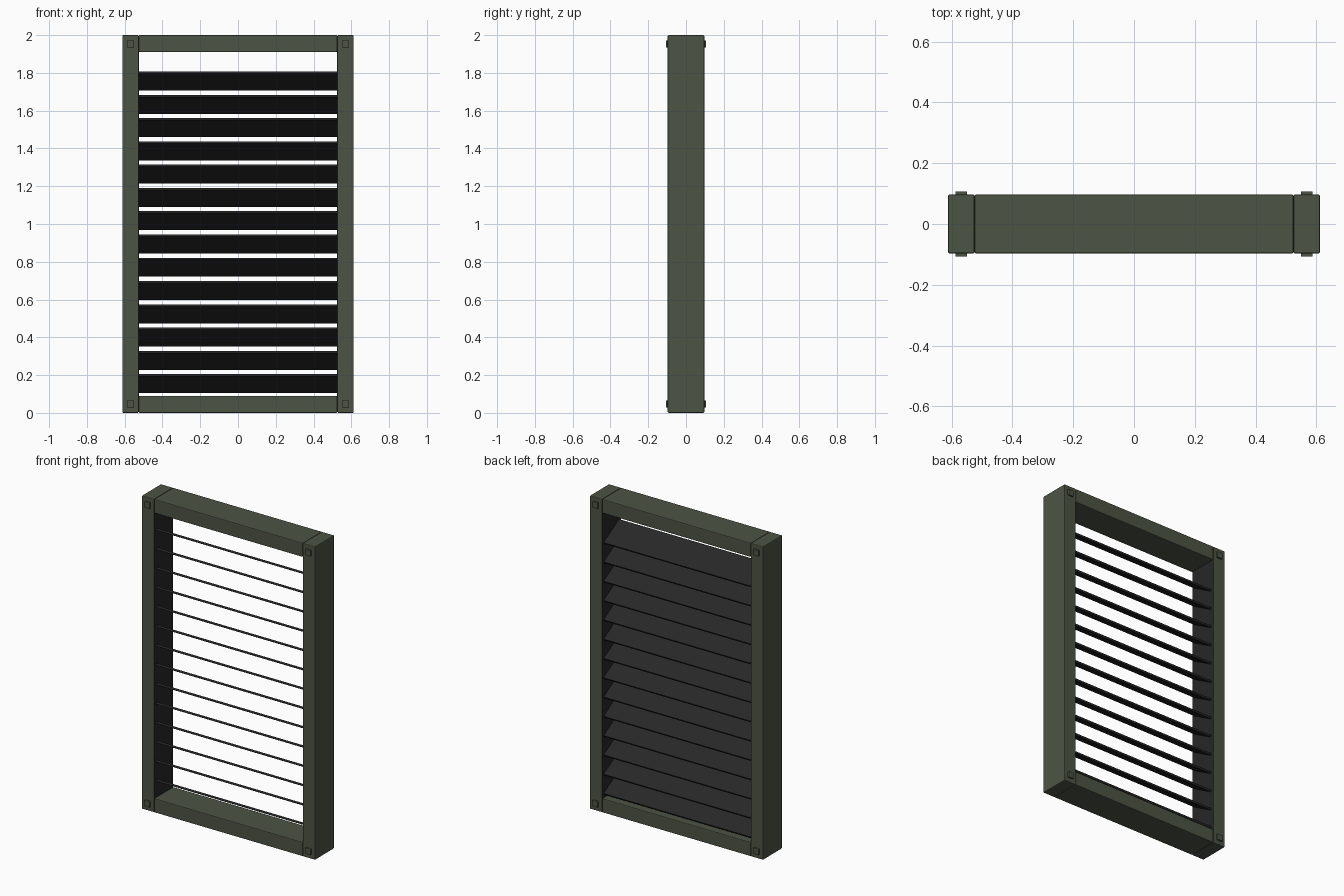
import bpy
import math

cube = bpy.data.objects.get("Cube")
if cube:
    bpy.data.objects.remove(cube, do_unlink=True)


def make_material(name, colour):
    mat = bpy.data.materials.new(name)
    mat.use_nodes = True
    mat.diffuse_color = colour
    mat.node_tree.nodes["Principled BSDF"].inputs["Base Color"].default_value = colour
    return mat


green = make_material("dark olive green", (0.073, 0.088, 0.058, 1))
black = make_material("charcoal black", (0.02, 0.02, 0.02, 1))


def box(name, size, location, mat, bevel=0.0, tilt=0.0):
    bpy.ops.mesh.primitive_cube_add(size=1, location=location)
    obj = bpy.context.object
    obj.name = name
    obj.scale = size
    bpy.ops.object.transform_apply(location=False, rotation=False, scale=True)
    obj.rotation_euler.x = tilt
    obj.data.materials.append(mat)
    if bevel:
        mod = obj.modifiers.new("soft edges", 'BEVEL')
        mod.width = bevel
        mod.segments = 2
    return obj


HEIGHT, DEPTH = 2.0, 0.194
OUTER, INNER = 0.612, 0.525
RAIL = 0.09
post_x = (OUTER + INNER) / 2

# Upright posts with dark inner faces, and square pegs at the corners
for side, label in ((-1, "right"), (1, "left")):
    post = box(f"{label}_post", (OUTER - INNER, DEPTH, HEIGHT),
               (side * post_x, 0, HEIGHT / 2), green, 0.005)
    post.data.materials.append(black)
    for face in post.data.polygons:
        if face.normal.x * side < -0.9:
            face.material_index = 1
    for z, level in ((0.047, "bottom"), (HEIGHT - 0.047, "top")):
        for y, end in ((-1, "front"), (1, "back")):
            box(f"{label}_{level}_{end}_peg", (0.038, 0.02, 0.038),
                (side * post_x, y * (DEPTH / 2), z), green, 0.002)

# Top and bottom rails
for z, level in ((RAIL / 2, "bottom"), (HEIGHT - RAIL / 2, "top")):
    box(f"{level}_rail", (2 * INNER, DEPTH, RAIL), (0, 0, z), green, 0.005)

# Tilted slats, high at the front and low at the back
for i in range(14):
    box(f"slat_{i + 1}", (2 * INNER + 0.01, 0.18, 0.012),
        (0, 0, 0.155 + i * 0.1232), black, 0, math.radians(-30))
